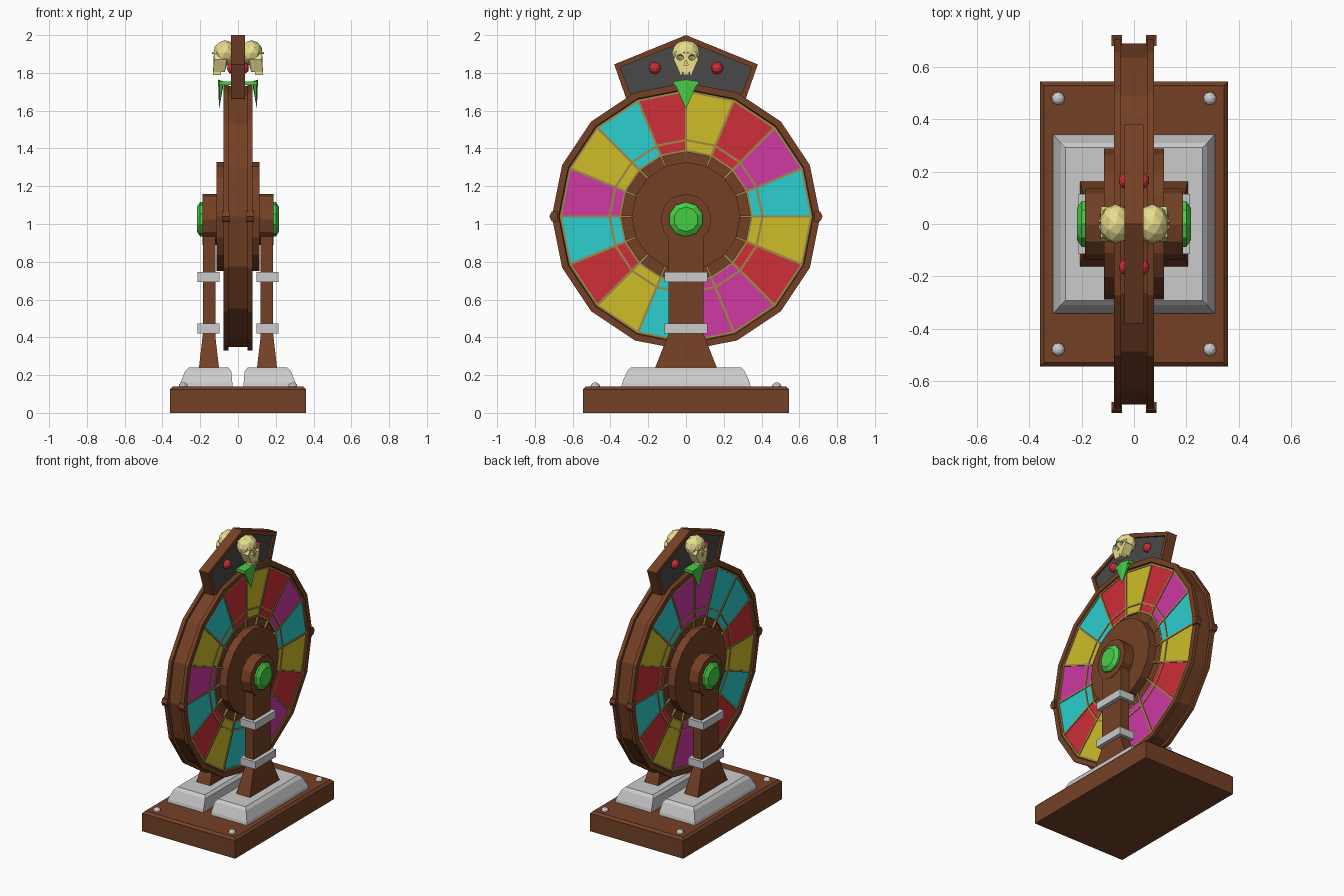
import bpy, bmesh
from math import cos, sin, pi, radians
from mathutils import Vector

if "Cube" in bpy.data.objects:
    bpy.data.objects.remove(bpy.data.objects["Cube"])


def material(name, r, g, b):
    m = bpy.data.materials.new(name)
    m.diffuse_color = ((r / 255) ** 2.2, (g / 255) ** 2.2, (b / 255) ** 2.2, 1)
    m.use_nodes = True
    m.node_tree.nodes["Principled BSDF"].inputs["Base Color"].default_value = m.diffuse_color
    return m


WOOD = material("wood", 115, 66, 41)
GOLD = material("gold_trim", 160, 135, 75)
SLATE = material("slate", 75, 75, 75)
GREEN = material("green", 72, 205, 72)
BONE = material("bone", 232, 220, 140)
RED = material("red", 205, 50, 58)
YEL = material("yellow", 205, 188, 45)
CYA = material("cyan", 48, 205, 205)
MAG = material("magenta", 205, 60, 160)
CZ = 1.04      # wheel centre height
N = 16         # wheel sides


def finish(bm, name, mat=None):
    bmesh.ops.remove_doubles(bm, verts=bm.verts, dist=1e-5)
    bmesh.ops.recalc_face_normals(bm, faces=bm.faces)
    me = bpy.data.meshes.new(name)
    bm.to_mesh(me)
    bm.free()
    ob = bpy.data.objects.new(name, me)
    bpy.context.collection.objects.link(ob)
    if mat:
        me.materials.append(mat)
    return ob


def hull(name, pts, mat=None):
    bm = bmesh.new()
    for p in pts:
        bm.verts.new(p)
    bmesh.ops.convex_hull(bm, input=bm.verts)
    bmesh.ops.dissolve_limit(bm, angle_limit=0.01, verts=bm.verts, edges=bm.edges)
    return finish(bm, name, mat)


def tiers(name, levels, mat=None, s=1):
    """Convex block from levels (x0, x1, y half width, z)."""
    return hull(name, [(s * x, y, z) for x0, x1, h, z in levels
                       for x in (x0, x1) for y in (-h, h)], mat)


def prism(name, prof, x0, x1, mat=None):
    return hull(name, [(x, y, z) for x in (x0, x1) for y, z in prof], mat)


def lathe(name, prof, mat, n=N, cz=CZ, s=1, closed=False):
    """Turn an (x, r) profile around the wheel axle."""
    bm = bmesh.new()
    rings = [[bm.verts.new((s * x, r * sin(2 * pi * k / n), cz + r * cos(2 * pi * k / n)))
              for k in range(n)] for x, r in prof]
    pairs = list(zip(rings, rings[1:] + ([rings[0]] if closed else [])))
    for a, b in pairs:
        for k in range(n):
            j = (k + 1) % n
            bm.faces.new((a[k], a[j], b[j], b[k]))
    return finish(bm, name, mat)


def ball(name, c, size, mat=None, sub=2):
    bm = bmesh.new()
    bmesh.ops.create_icosphere(bm, subdivisions=sub, radius=1)
    for v in bm.verts:
        v.co = Vector(c) + Vector([a * b for a, b in zip(v.co, size)])
    return finish(bm, name, mat)


# Base plank with chamfered top and corner rivets
tiers("base", [(-.36, .36, .545, 0), (-.36, .36, .545, .125), (-.345, .345, .53, .14)], WOOD)
for x in (-.29, .29):
    for y in (-.48, .48):
        ball("base_rivet", (x, y, .14), (.025, .025, .022))

# Wheel body: two raised rims with a groove between them
half = [(.05, .69), (.05, .71), (.076, .71), (.076, .675), (.057, .668), (.057, 0)]
lathe("wheel_body", [(-x, r) for x, r in reversed(half)] + half, WOOD)

# Colours clockwise from the top, seen from +x and from -x
right = [YEL, RED, MAG, CYA, YEL, RED, MAG, MAG, MAG, CYA, YEL, RED, CYA, MAG, YEL, CYA]
right.append(right.pop(0))
right = [YEL, RED, MAG, CYA, YEL, RED, MAG, MAG, CYA, YEL, RED, CYA, MAG, YEL, CYA, RED]
left = [MAG, CYA, CYA, RED, YEL, CYA, RED, MAG, MAG, YEL, RED, CYA, RED, YEL, CYA, MAG]


def polar(r, a, t=0):
    return (r * sin(a) + t * cos(a), CZ + r * cos(a) - t * sin(a))


for s, colours in ((1, right), (-1, left)):
    # Wheel panels and gold dividers
    for k in range(N):
        a, b = 2 * pi * k / N, 2 * pi * (k + 1) / N
        prism("wheel_panel", [polar(r, s * t) for r in (.345, .667) for t in (a, b)],
              s * .05, s * .064, colours[k])
        prism("wheel_divider", [polar(r, a, t) for r in (.28, .667) for t in (-.006, .006)],
              s * .05, s * .069, GOLD)
    for r, w in ((.405, .006), (.348, .006), (.664, .006)):
        lathe("gold_ring", [(.05, r - w), (.068, r - w), (.068, r + w), (.05, r + w)],
              GOLD, s=s, closed=True)

    # Hub disc, axle boss and green axle gem
    lathe("hub_disc", [(.05, 0), (.05, .288), (.114, .288), (.114, 0)], WOOD, s=s)
    lathe("axle_boss", [(.11, 0), (.11, .135), (.188, .135), (.188, 0)], WOOD, 12, 1.025, s)
    lathe("axle_gem", [(.18, 0), (.18, .092), (.2, .092), (.218, .065), (.218, 0)],
          GREEN, 10, 1.025, s)

    # Support post, flared foot, stone plinth and grey straps
    tiers("post", [(.12, .186, .092, .4), (.12, .186, .092, 1.025)], WOOD, s)
    tiers("post_foot", [(.1, .207, .165, .235), (.122, .186, .092, .42)], WOOD, s)
    tiers("plinth", [(.03, .31, .342, .138), (.03, .305, .338, .16), (.036, .28, .31, .222),
                     (.052, .262, .292, .24)], None, s)
    for z in (.447, .72):
        tiers("post_strap", [(.097, .214, .115, z - .026), (.097, .214, .115, z + .026)], None, s)

    # Rim lugs at the two sides of the wheel
    for y in (-1, 1):
        prism("rim_lug", [(y * .68, CZ - .03), (y * .712, CZ - .025), (y * .723, CZ),
                          (y * .712, CZ + .025), (y * .68, CZ + .03)], s * .045, s * .086, WOOD)

    # Green pointer
    tiers("pointer_cap", [(.03, .1, .065, 1.735), (.03, .1, .065, 1.755)], GREEN, s)
    hull("pointer", [(s * x, y, z) for x, y, z in (
        (.077, -.065, 1.755), (.077, .065, 1.755), (.096, -.065, 1.755), (.096, .065, 1.755),
        (.106, 0, 1.765), (.08, 0, 1.72), (.1, 0, 1.61))], GREEN)

    # Red studs on the headboard
    for y in (-.165, .165):
        ball("red_stud", (s * .027, y, 1.825), (.032, .032, .032), RED)

    # Skull: cranium, face, sockets cut in, teeth
    cranium = ball("skull_cranium", (s * .07, 0, 1.905), (.062, .076, .068), BONE)
    face = tiers("skull_face", [(.05, .128, .05, 1.9), (.06, .125, .066, 1.872),
                                (.06, .122, .045, 1.835), (.07, .132, .036, 1.805)], BONE, s)
    cutters = [ball("socket_cutter", (s * .13, y, 1.882), (.026, .021, .018), sub=1)
               for y in (-.031, .031)]
    cutters.append(hull("nose_cutter", [(s * x, y, z) for x in (.105, .15) for y, z in
                                        ((-.011, 1.842), (.011, 1.842), (0, 1.87))]))
    for c in cutters:
        c.hide_render = True
        c.display_type = 'WIRE'
        for ob in (cranium, face):
            m = ob.modifiers.new("cut", 'BOOLEAN')
            m.operation = 'DIFFERENCE'
            m.object = c
    for k in range(4):
        y = -.027 + k * .018
        prism("skull_tooth", [(y - .008, 1.788), (y + .008, 1.788), (y + .008, 1.81),
                              (y - .008, 1.81)], s * .09, s * .133, BONE)
    for y in (-1, 1):
        hull("skull_brow", [(s * x, y * w, z) for x, w, z in (
            (.11, .004, 1.9), (.137, .004, 1.9), (.137, .008, 1.909), (.11, .008, 1.912),
            (.09, .06, 1.903), (.115, .056, 1.9), (.112, .054, 1.912), (.09, .058, 1.915))], BONE)

# Headboard: wooden frame around a slate panel
outer = [(-.317, 1.665), (-.38, 1.845), (0, 2.0), (.38, 1.845), (.317, 1.665)]
inner = [(-.295, 1.69), (-.348, 1.83), (0, 1.968), (.348, 1.83), (.295, 1.69)]
bm = bmesh.new()
loops = [[bm.verts.new((x, y, z)) for y, z in p]
         for x, p in ((-.036, outer), (.036, outer), (.036, inner), (-.036, inner))]
for a, b in zip(loops, loops[1:] + loops[:1]):
    for k in range(5):
        j = (k + 1) % 5
        bm.faces.new((a[k], a[j], b[j], b[k]))
finish(bm, "headboard_frame", WOOD)
prism("headboard_panel", inner, -.024, .024, SLATE)
